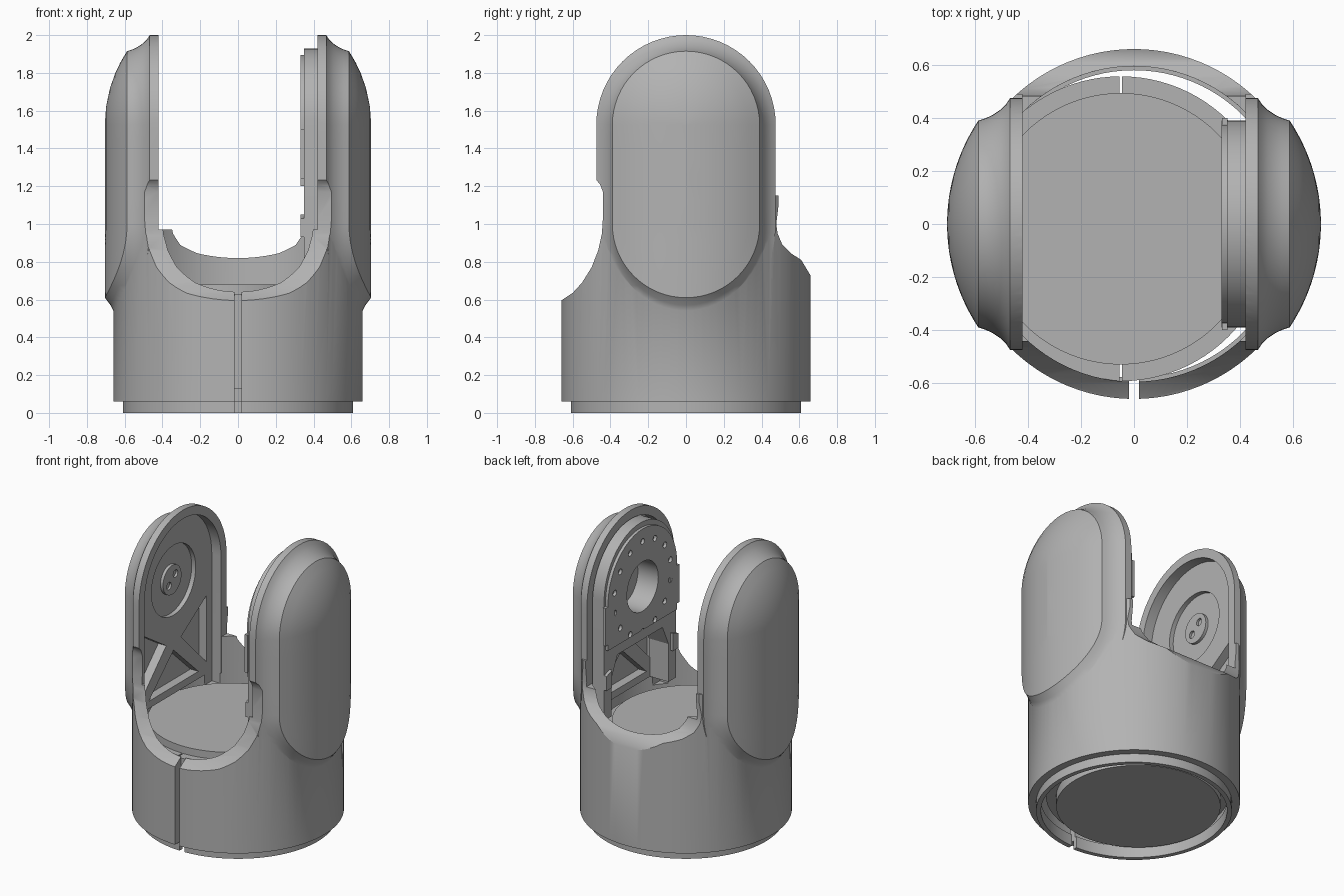
import bpy, bmesh, math
from math import sin, cos, pi, sqrt

if "Cube" in bpy.data.objects:
    bpy.data.objects.remove(bpy.data.objects["Cube"], do_unlink=True)

grey = bpy.data.materials.new("satin grey")
grey.use_nodes = True
grey.diffuse_color = (0.45, 0.45, 0.45, 1)
grey.node_tree.nodes["Principled BSDF"].inputs["Base Color"].default_value = (0.45, 0.45, 0.45, 1)

ARM_TOP = 1.525   # centre height of the rounded arm tops
POD_LOW = 1.0     # centre height of the rounded pod bottoms
POD_R = 0.39
SPHERE_R = 0.705


def finish(name, bm):
    bmesh.ops.recalc_face_normals(bm, faces=bm.faces[:])
    mesh = bpy.data.meshes.new(name)
    bm.to_mesh(mesh)
    bm.free()
    mesh.materials.append(grey)
    ob = bpy.data.objects.new(name, mesh)
    bpy.context.collection.objects.link(ob)
    return ob


def prism(name, outline, x0, x1):
    """Extrude a (y, z) outline along x."""
    bm = bmesh.new()
    face = bm.faces.new([bm.verts.new((x0, y, z)) for y, z in outline])
    new = bmesh.ops.extrude_face_region(bm, geom=[face])["geom"]
    for v in new:
        if isinstance(v, bmesh.types.BMVert):
            v.co.x = x1
    return finish(name, bm)


def drum(name, r, z0, z1, at=(0, 0), clamp=9):
    """Upright cylinder, optionally flattened at x = +-clamp."""
    bm = bmesh.new()
    bmesh.ops.create_cone(bm, cap_ends=True, segments=96, radius1=r, radius2=r, depth=z1 - z0)
    for v in bm.verts:
        v.co.x = max(-clamp, min(clamp, v.co.x)) + at[0]
        v.co.y += at[1]
        v.co.z += (z0 + z1) / 2
    bmesh.ops.remove_doubles(bm, verts=bm.verts[:], dist=1e-5)
    return finish(name, bm)


def box(name, x0, x1, y0, y1, z0, z1):
    return prism(name, [(y0, z0), (y1, z0), (y1, z1), (y0, z1)], x0, x1)


def circle(r, y, z, n=48):
    return [(y + r * cos(2 * pi * i / n), z + r * sin(2 * pi * i / n)) for i in range(n)]


def arch(r, cz, bottom, n=40):
    """Half round top with straight legs down to a flat bottom."""
    return [(r * cos(pi * i / n), cz + r * sin(pi * i / n)) for i in range(n + 1)] + [(-r, bottom), (r, bottom)]


def combine(ob, tool, operation="DIFFERENCE"):
    mod = ob.modifiers.new("cut", "BOOLEAN")
    mod.operation, mod.solver, mod.object = operation, "EXACT", tool
    bpy.context.view_layer.update()
    bpy.context.view_layer.objects.active = ob
    bpy.ops.object.modifier_apply(modifier=mod.name)
    bpy.data.objects.remove(tool, do_unlink=True)


def smooth(ob, angle=32):
    bpy.ops.object.select_all(action="DESELECT")
    ob.select_set(True)
    bpy.context.view_layer.objects.active = ob
    bpy.ops.object.shade_smooth_by_angle(angle=math.radians(angle))


def arm(side):
    """Bulging pod that flares through a hollow fillet into the arm flange."""
    n = 32
    directions = [(cos(pi * i / n), sin(pi * i / n), ARM_TOP) for i in range(n + 1)]
    directions += [(-1, 0, ARM_TOP + (POD_LOW - ARM_TOP) * k / 4) for k in (1, 2, 3)]
    directions += [(-cos(pi * i / n), -sin(pi * i / n), POD_LOW) for i in range(n + 1)]
    directions += [(1, 0, POD_LOW + (ARM_TOP - POD_LOW) * k / 4) for k in (1, 2, 3)]
    # ring = radius fraction of the pod, fillet spread, fillet drop
    rings = [(f, 0, 0) for f in (0.01, 0.25, 0.5, 0.7, 0.85, 1)]
    rings += [(1, 0.01, 0.03), (1, 0.022, 0.055), (1, 0.04, 0.082), (1, 0.062, 0.105), (1, 0.085, 0.12)]
    bm = bmesh.new()
    loops = []
    for f, spread, drop in rings + [(1, 0.085, None)]:
        loop = []
        for c, s, cz in directions:
            r = POD_R * f
            y, up = r * c, max(0, r * s)
            x = 0.4 if drop is None else sqrt(SPHERE_R ** 2 - y * y - up * up) - drop
            reach = spread * (1 + 3 * max(0, -s))
            loop.append(bm.verts.new((side * x, y + spread * c, cz + (r + reach) * s)))
        loops.append(loop)
    count = len(directions)
    for a, b in zip(loops, loops[1:]):
        for i in range(count):
            j = (i + 1) % count
            bm.faces.new((a[i], a[j], b[j], b[i]))
    bm.faces.new(loops[0])
    bm.faces.new(loops[-1])
    bmesh.ops.triangulate(bm, faces=bm.faces[:])
    return finish("arm", bm)


# Outer shell: round base joined to both arms, trimmed to the side outline
shell = drum("yoke_shell", 0.66, 0.06, 1.15)
for side in (-1, 1):
    combine(shell, arm(side), "UNION")
outline = [(-0.7, 0), (-0.7, 0.58), (-0.66, 0.595), (-0.6, 0.635), (-0.55, 0.69), (-0.5, 0.77),
           (-0.465, 0.86), (-0.445, 0.95), (-0.44, 1.03), (-0.44, 1.17), (-0.455, 1.21), (-0.49, 1.25),
           (-0.49, 2.1), (0.49, 2.1), (0.49, 1.1), (0.478, 1.0), (0.485, 0.95), (0.51, 0.89),
           (0.555, 0.845), (0.61, 0.81), (0.655, 0.735), (0.7, 0.66), (0.7, 0)]
combine(shell, prism("side_outline", outline, -1, 1), "INTERSECT")

# Hollow base, channel between the arms, recesses inside the arms, front slit
combine(shell, drum("base_void", 0.595, -0.1, 0.72))
combine(shell, drum("channel_void", 0.5951, 0.6, 2.2, clamp=0.42))
combine(shell, box("channel_top", -0.42, 0.42, -0.8, 0.8, 0.97, 2.3))
combine(shell, prism("arm_recess", arch(0.415, ARM_TOP, 0.65), -0.49, 0.49))
combine(shell, box("slit", -0.018, 0.018, -0.9, -0.4, -0.1, 0.8))

# Triangular pockets between the arm ribs
for side in (-1, 1):
    x0, x1 = side * 0.45, side * 0.55
    combine(shell, prism("low_pocket", [(0, 1.02), (0.27, 0.77), (-0.27, 0.77)], x0, x1))
    for s in (-1, 1):
        pocket = [(s * 0.36, 1.26), (s * 0.36, 0.8), (s * 0.08, 1.08)]
        combine(shell, prism("side_pocket", pocket, x0, x1))

# Round bearing seat in the right arm
combine(shell, prism("bearing_seat", circle(0.24, 0, 1.5), -0.52, -0.4))
smooth(shell)

hub = prism("bearing_hub", circle(0.1, 0, 1.5), -0.53, -0.5)
for y, z in ((-0.035, 1.47), (0.035, 1.53)):
    combine(hub, prism("hub_hole", circle(0.025, y, z, 20), -0.515, -0.45))
smooth(hub)

# Motor mount in the left arm
mount = prism("motor_mount", arch(0.39, 1.54, 1.12), 0.35, 0.5)
combine(mount, prism("mount_bore", circle(0.17, 0, 1.5), 0.2, 0.485))
smooth(mount)

plate = prism("bolt_plate", arch(0.375, 1.52, 1.2), 0.33, 0.352)
combine(plate, prism("plate_bore", circle(0.17, 0, 1.5), 0.2, 0.5))
for k in range(14):
    a = 2 * pi * (k + 0.5) / 14
    combine(plate, prism("bolt_hole", circle(0.02, 0.31 * cos(a), 1.5 + 0.31 * sin(a), 16), 0.2, 0.5))
smooth(plate)

for s, where in ((-1, "front"), (1, "back")):
    leg = [(s * 0.39, 1.2), (s * 0.39, 0.72), (s * 0.31, 0.72), (s * 0.31, 0.98), (s * 0.24, 1.13), (s * 0.24, 1.2)]
    prism(where + "_mount_leg", leg, 0.35, 0.5)
    foot = [(s * 0.39, 0.93), (s * 0.39, 1.03), (s * 0.33, 1.05), (s * 0.33, 0.93)]
    prism(where + "_plate_foot", foot, 0.33, 0.352)
    tab = [(s * 0.4, 1.24), (s * 0.4, 1.5), (s * 0.3, 1.5), (s * 0.3, 1.24)]
    prism(where + "_plate_tab", tab, 0.331, 0.353)

# Bottom ring, split at the front
ring = drum("bottom_ring", 0.61, 0.0, 0.08)
combine(ring, drum("ring_void", 0.58, -0.1, 0.2))
combine(ring, box("ring_slit", -0.018, 0.018, -0.9, -0.4, -0.1, 0.3))
smooth(ring)

# Turntable drum with a split sleeve around it, slightly off centre
centre = (-0.05, -0.018)
smooth(drum("turntable", 0.512, 0.06, 0.68, centre))
sleeve = drum("turntable_sleeve", 0.575, 0.13, 0.63, centre)
combine(sleeve, drum("sleeve_void", 0.508, 0.0, 0.8, centre))
combine(sleeve, box("sleeve_slit", -0.055, -0.045, -0.9, 0.9, 0, 0.9))
smooth(sleeve)
